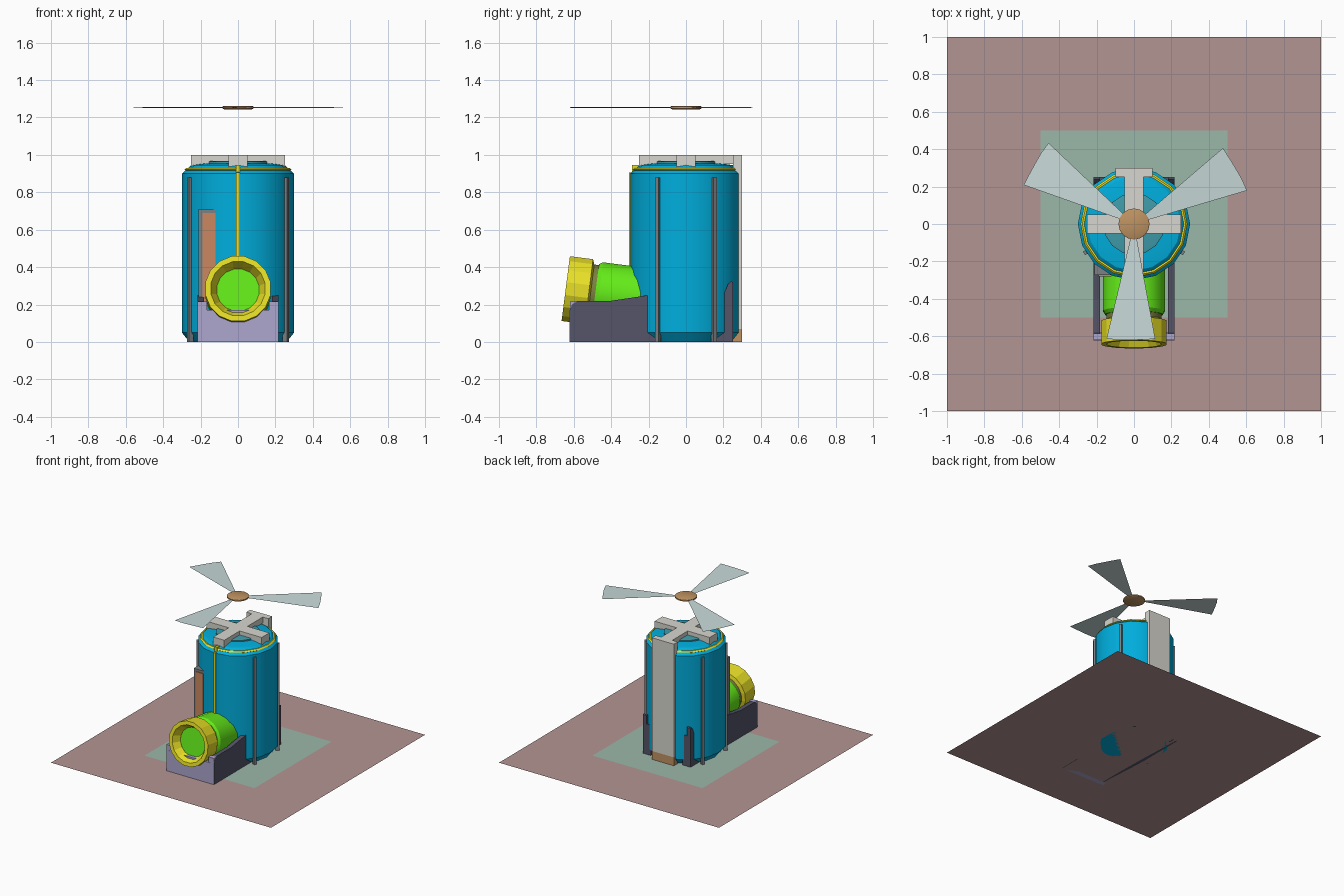
import bpy, bmesh, math
from mathutils import Matrix, Vector

if "Cube" in bpy.data.objects:
    bpy.data.objects.remove(bpy.data.objects["Cube"])


def material(name, rgb):
    m = bpy.data.materials.new(name)
    m.diffuse_color = (*rgb, 1)
    m.use_nodes = True
    m.node_tree.nodes["Principled BSDF"].inputs["Base Color"].default_value = m.diffuse_color
    return m


BLUE = material("blue", (0.0, 0.42, 0.72))
TEAL = material("teal", (0.05, 0.33, 0.4))
YELLOW = material("yellow", (0.82, 0.75, 0.02))
OLIVE = material("olive", (0.2, 0.22, 0.05))
GREEN = material("green", (0.13, 0.85, 0.01))
PALE = material("pale_grey", (0.68, 0.67, 0.62))
DARK = material("slate", (0.09, 0.09, 0.14))
LAVENDER = material("lavender", (0.42, 0.38, 0.62))
STEEL = material("steel", (0.2, 0.22, 0.23))
COPPER = material("copper", (0.6, 0.25, 0.12))
BROWN = material("brown", (0.52, 0.29, 0.12))
BLADE = material("blade", (0.58, 0.7, 0.7))
FLOOR = material("floor", (0.45, 0.3, 0.29))
PAD = material("pad", (0.33, 0.48, 0.4))


def finish(name, bm, mat, smooth=False, matrix=None):
    bmesh.ops.recalc_face_normals(bm, faces=bm.faces[:])
    me = bpy.data.meshes.new(name)
    bm.to_mesh(me)
    bm.free()
    me.materials.append(mat)
    ob = bpy.data.objects.new(name, me)
    bpy.context.collection.objects.link(ob)
    if matrix:
        ob.matrix_world = matrix
    if smooth:
        bpy.ops.object.select_all(action='DESELECT')
        ob.select_set(True)
        bpy.context.view_layer.objects.active = ob
        bpy.ops.object.shade_smooth_by_angle(angle=math.radians(30))
    return ob


def box(name, lo, hi, mat, rot=0):
    lo, hi = Vector(lo), Vector(hi)
    bm = bmesh.new()
    bmesh.ops.create_cube(bm, size=1)
    bmesh.ops.scale(bm, vec=hi - lo, verts=bm.verts)
    m = Matrix.Translation((lo + hi) / 2) @ Matrix.Rotation(rot, 4, 'Z')
    return finish(name, bm, mat, matrix=m)


def lathe(name, profile, mat, sides=16, ring=False, smooth=True, matrix=None):
    """Revolve (radius, z) points; capped at both ends, or closed into a ring."""
    bm = bmesh.new()
    loops = [[bm.verts.new((r * math.cos(2 * math.pi * i / sides),
                            r * math.sin(2 * math.pi * i / sides), z))
              for i in range(sides)] for r, z in profile]
    pairs = list(zip(loops, loops[1:])) + ([(loops[-1], loops[0])] if ring else [])
    for a, b in pairs:
        for i in range(sides):
            j = (i + 1) % sides
            bm.faces.new((a[i], a[j], b[j], b[i]))
    if not ring:
        bm.faces.new(loops[0])
        bm.faces.new(loops[-1])
    return finish(name, bm, mat, smooth, matrix)


def plane(name, half, z, mat):
    bm = bmesh.new()
    bmesh.ops.create_grid(bm, x_segments=1, y_segments=1, size=half)
    return finish(name, bm, mat, matrix=Matrix.Translation((0, 0, z)))


# Ground sheets
plane("ground_sheet", 1, 0, FLOOR)
plane("inner_pad", 0.5, 0.001, PAD)

# Tank with lid and yellow trim
lathe("tank", [(0.26, 0), (0.3, 0.05), (0.3, 0.9), (0.25, 0.945), (0.18, 0.955)], BLUE)
lathe("tank_lid", [(0.165, 0.94), (0.165, 0.965), (0.15, 0.968)], TEAL)
lathe("trim_ring", [(0.27, 0.91), (0.286, 0.921), (0.276, 0.931), (0.266, 0.93)],
      YELLOW, ring=True)
box("trim_pipe", (-0.01, -0.306, 0.4), (0.01, -0.286, 0.905), YELLOW)
box("trim_pipe_top", (-0.01, -0.29, 0.9), (0.01, -0.255, 0.945), YELLOW)

# Four vertical rails around the tank
for sx in (-1, 1):
    for sy in (-1, 1):
        x, y = 0.255 * sx, 0.15 * sy
        box("side_rail", (x - 0.014, y - 0.011, 0), (x + 0.014, y + 0.011, 0.88),
            STEEL, math.atan2(y, x))

# Level gauge on the front left
box("gauge_frame", (-0.21, -0.274, 0.2), (-0.11, -0.2, 0.71), STEEL)
box("gauge_strip", (-0.19, -0.28, 0.2), (-0.12, -0.22, 0.69), COPPER)

# Cross frame on top, with end legs and back column
box("cross_bar_x", (-0.25, -0.05, 0.95), (0.25, 0.05, 1), PALE)
box("cross_bar_front", (-0.05, -0.25, 0.95), (0.05, -0.05, 1), PALE)
box("cross_bar_back", (-0.05, 0.05, 0.95), (0.05, 0.25, 1), PALE)
for s in (-1, 1):
    box("cross_leg", (s * 0.225 - 0.025, -0.05, 0.91), (s * 0.225 + 0.025, 0.05, 0.95), PALE)
box("cross_leg_front", (-0.05, -0.25, 0.91), (0.05, -0.2, 0.95), PALE)
box("back_column", (-0.1, 0.25, 0.07), (0.1, 0.3, 1), PALE)
box("column_foot", (-0.1, 0.25, 0), (0.1, 0.3, 0.07), BROWN)

# Cradle: two long side panels and a front plate
side = [(-0.62, 0), (-0.62, 0.17), (-0.61, 0.2), (-0.58, 0.22), (-0.4, 0.22), (-0.2, 0.25),
        (0.2, 0.25), (0.225, 0.31), (0.24, 0.325), (0.25, 0.32), (0.25, 0)]
for s in (-1, 1):
    bm = bmesh.new()
    f = bm.faces.new([bm.verts.new((s * 0.217, y, z)) for y, z in side])
    ext = bmesh.ops.extrude_face_region(bm, geom=[f])
    bmesh.ops.translate(bm, vec=(-s * 0.035, 0, 0),
                        verts=[v for v in ext["geom"] if isinstance(v, bmesh.types.BMVert)])
    if f.is_valid and not any(len(e.link_faces) < 2 for e in f.edges):
        pass
    else:
        bmesh.ops.holes_fill(bm, edges=bm.edges[:])
    finish("cradle_side", bm, DARK)
box("cradle_front", (-0.216, -0.622, 0), (0.216, -0.58, 0.17), LAVENDER)
for s in (-1, 1):
    box("cradle_front_corner", (s * 0.191 - 0.025, -0.621, 0.17),
        (s * 0.191 + 0.025, -0.585, 0.215), LAVENDER)
    # Back feet beside the column
    box("back_foot", (s * 0.165 - 0.02, 0.2, 0), (s * 0.165 + 0.02, 0.25, 0.25), DARK)

# Spout, tilted slightly upward towards the front
tilt = (Matrix.Translation((0, -0.643, 0.285)) @ Matrix.Rotation(math.radians(82.7), 4, 'X')
        @ Matrix.Rotation(math.pi / 16, 4, 'Z'))
lathe("spout_barrel", [(0.155, -0.16), (0.168, -0.18), (0.168, -0.5)], GREEN, matrix=tilt)
lathe("spout_neck", [(0.15, -0.1), (0.15, -0.19)], OLIVE, matrix=tilt)
lathe("spout_ring", [(0.148, 0), (0.178, 0), (0.178, -0.125), (0.15, -0.135), (0.115, -0.06)],
      YELLOW, ring=True, smooth=False, matrix=tilt)
lathe("spout_lens", [(0.118, -0.062), (0.118, -0.09)], GREEN, matrix=tilt)

# Floating rotor
lathe("rotor_hub", [(0.075, 1.244), (0.083, 1.248), (0.083, 1.258), (0.075, 1.262)], BROWN)
for k in range(3):
    bm = bmesh.new()
    pts = [(0.07, -12), (0.63, -12), (0.625, -6), (0.62, 0), (0.62, 6), (0.625, 12), (0.07, 12)]
    verts = []
    for r, a in pts:
        t = math.radians(28.5 + 120 * k + a)
        verts.append(bm.verts.new((r * math.cos(t), r * math.sin(t), 1.253 + 0.0003 * a)))
    bm.faces.new(verts)
    finish("rotor_blade", bm, BLADE)
